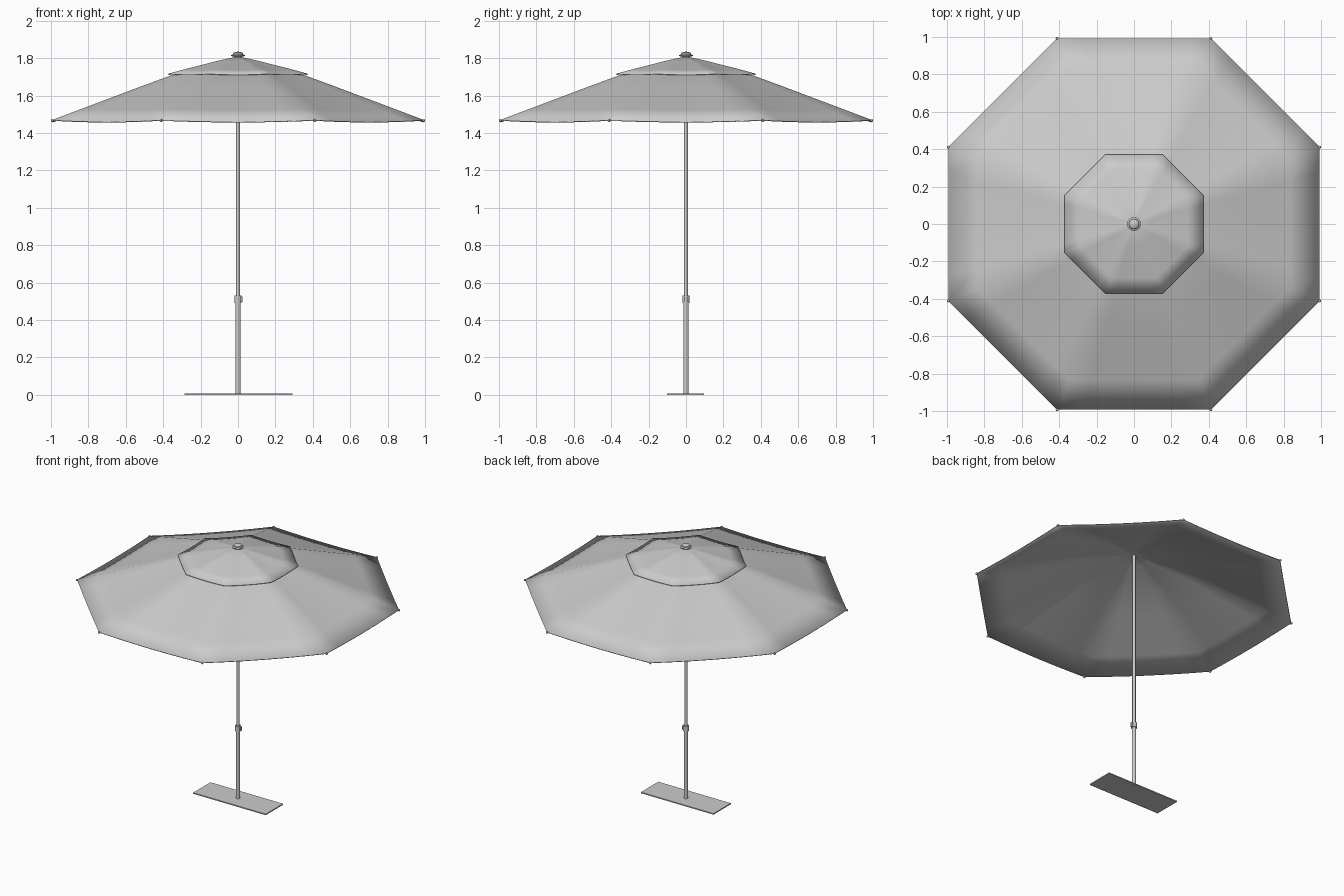
import bpy, bmesh
from math import sin, cos, pi
from mathutils import Vector

if "Cube" in bpy.data.objects:
    bpy.data.objects.remove(bpy.data.objects["Cube"])

R = 0.993 / cos(pi / 8)          # corner radius of the octagonal canopy
CORNERS = [Vector((R * cos(pi / 8 + k * pi / 4), R * sin(pi / 8 + k * pi / 4))) for k in range(8)]
STEPS = 6                        # divisions of each fabric panel between ribs


def finish(name, bm, smooth=True):
    bmesh.ops.recalc_face_normals(bm, faces=bm.faces)
    me = bpy.data.meshes.new(name)
    bm.to_mesh(me)
    bm.free()
    ob = bpy.data.objects.new(name, me)
    bpy.context.collection.objects.link(ob)
    if smooth:
        bpy.ops.object.select_all(action='DESELECT')
        ob.select_set(True)
        bpy.context.view_layer.objects.active = ob
        bpy.ops.object.shade_smooth_by_angle(angle=0.7)
    return ob


def fabric(name, profile, sag, thickness):
    """Octagonal tent from (scale, z) rib profile; panels sag between ribs."""
    bm = bmesh.new()
    apex = bm.verts.new((0, 0, profile[0][1]))
    rings = []
    for s, z in profile[1:]:
        ring = []
        for k in range(8):
            for i in range(STEPS):
                t = i / STEPS
                p = CORNERS[k].lerp(CORNERS[(k + 1) % 8], t) * s
                drop = sag * 4 * t * (1 - t) * s / profile[-1][0]
                ring.append(bm.verts.new((p.x, p.y, z - drop)))
        rings.append(ring)
    n = 8 * STEPS
    for i in range(n):
        j = (i + 1) % n
        bm.faces.new((apex, rings[0][i], rings[0][j]))
        for a, b in zip(rings, rings[1:]):
            bm.faces.new((a[i], b[i], b[j], a[j]))
    bmesh.ops.recalc_face_normals(bm, faces=bm.faces)
    if apex.normal.z < 0 or apex.link_faces[0].normal.z < 0:
        bmesh.ops.reverse_faces(bm, faces=bm.faces)
    me = bpy.data.meshes.new(name)
    bm.to_mesh(me)
    bm.free()
    me.shade_smooth()
    ob = bpy.data.objects.new(name, me)
    bpy.context.collection.objects.link(ob)
    mod = ob.modifiers.new("thickness", 'SOLIDIFY')
    mod.thickness = thickness
    mod.offset = -1
    return ob


def lathe(name, profile, segments=16):
    bm = bmesh.new()
    vs = [bm.verts.new((r, 0, z)) for r, z in profile]
    es = [bm.edges.new(e) for e in zip(vs, vs[1:])]
    bmesh.ops.spin(bm, geom=vs + es, axis=(0, 0, 1), cent=(0, 0, 0),
                   steps=segments, angle=2 * pi)
    bmesh.ops.remove_doubles(bm, verts=bm.verts, dist=1e-5)
    return finish(name, bm)


def box(name, centre, size):
    bm = bmesh.new()
    bmesh.ops.create_cube(bm, size=1)
    bmesh.ops.scale(bm, vec=size, verts=bm.verts)
    bmesh.ops.translate(bm, vec=centre, verts=bm.verts)
    return finish(name, bm, False)


# Main canopy and the vent cap above it
fabric("canopy", [(0, 1.797), (0.1, 1.775), (0.22, 1.745), (0.36, 1.708), (0.52, 1.650),
                  (0.68, 1.590), (0.84, 1.530), (1.0, 1.470)], 0.009, 0.005)
fabric("vent_cap", [(0, 1.810), (0.1, 1.788), (0.2, 1.763), (0.29, 1.740), (0.375, 1.717)],
       0.005, 0.003)

# Rib tips at the canopy corners
bm = bmesh.new()
for c in CORNERS:
    ball = bmesh.ops.create_uvsphere(bm, u_segments=8, v_segments=6, radius=0.008)["verts"]
    bmesh.ops.translate(bm, vec=(c.x, c.y, 1.467), verts=ball)
finish("rib_tips", bm)

# Finial on top
lathe("finial", [(0, 1.795), (0.022, 1.795), (0.022, 1.809), (0.036, 1.811), (0.037, 1.816),
                 (0.028, 1.820), (0.026, 1.828), (0.018, 1.833), (0, 1.835)])

# Telescoping pole
lathe("lower_pole", [(0, 0), (0.0145, 0), (0.0145, 0.50), (0, 0.50)])
lathe("upper_pole", [(0, 0.49), (0.0115, 0.49), (0.0115, 1.80), (0, 1.80)])

# Clamp collar with its small screw
lathe("clamp_collar", [(0.011, 0.492), (0.019, 0.492), (0.019, 0.530), (0.011, 0.530)])
box("clamp_screw", (0.019, 0, 0.511), (0.012, 0.016, 0.03))

# Flat base plate
box("base_plate", (0.003, -0.003, 0.004), (0.577, 0.196, 0.008))
